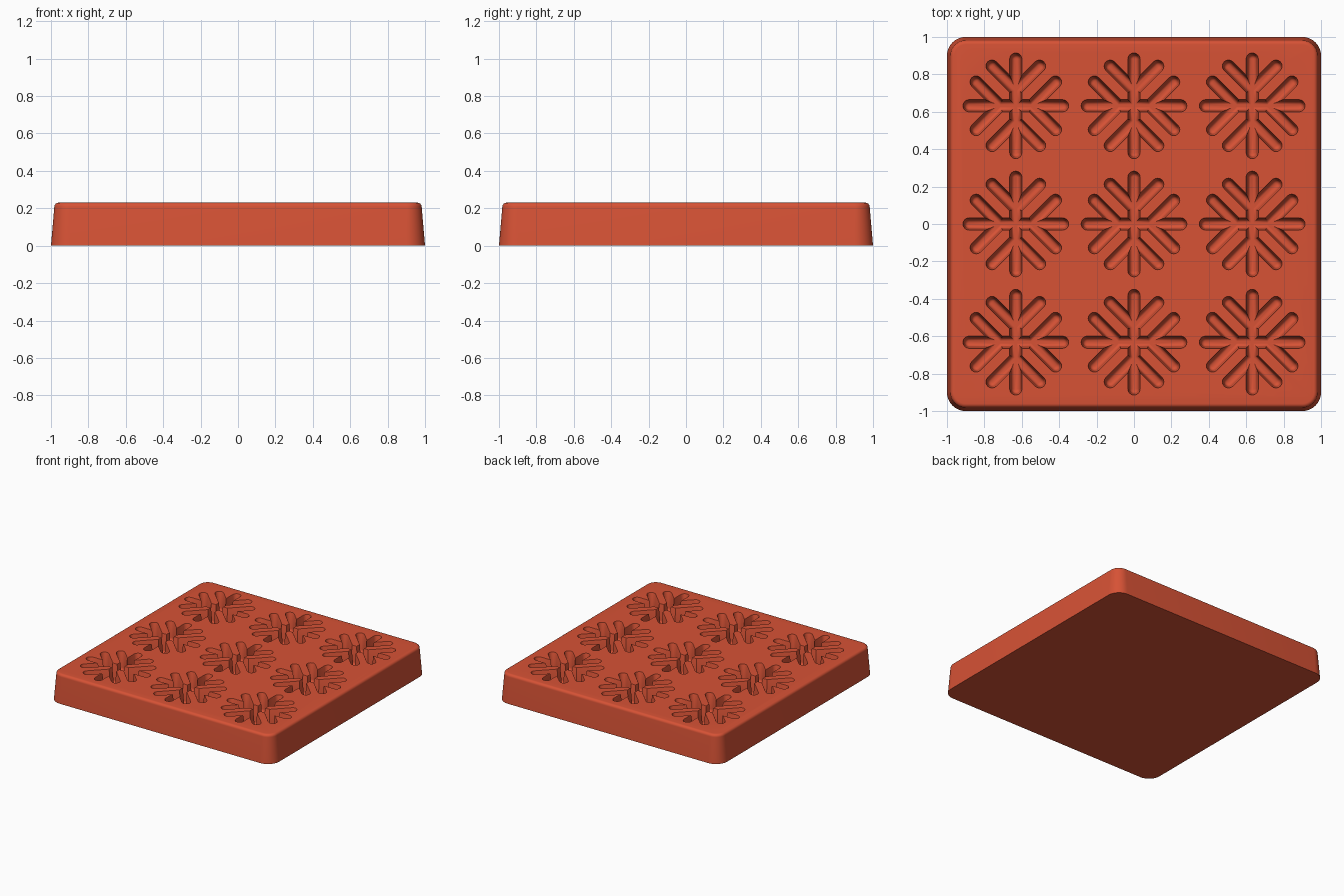
import bpy, bmesh, math
from mathutils import Vector

cube = bpy.data.objects.get("Cube")
if cube:
    bpy.data.objects.remove(cube)

red = bpy.data.materials.new("brick red")
red.use_nodes = True
colour = (0.68, 0.085, 0.036, 1)
red.diffuse_color = colour
red.node_tree.nodes["Principled BSDF"].inputs["Base Color"].default_value = colour


def outline(corners, radius, steps):
    """Round outline: an arc around each (point, start angle, sweep)."""
    pts = []
    for centre, start, sweep in corners:
        for i in range(steps + 1):
            a = start + sweep * i / steps
            pts.append(Vector((centre[0] + radius * math.cos(a),
                               centre[1] + radius * math.sin(a), 0)))
    return pts


def loft(bm, rings):
    """Join (outline, height) rings from bottom to top into a closed solid."""
    loops = [[bm.verts.new((p.x, p.y, z)) for p in pts] for pts, z in rings]
    for low, high in zip(loops, loops[1:]):
        for i in range(len(low)):
            j = (i + 1) % len(low)
            bm.faces.new((low[i], low[j], high[j], high[i]))
    bm.faces.new(list(reversed(loops[0])))
    bm.faces.new(loops[-1])


def finish(bm, name):
    mesh = bpy.data.meshes.new(name)
    bm.to_mesh(mesh)
    bm.free()
    mesh.materials.append(red)
    obj = bpy.data.objects.new(name, mesh)
    bpy.context.collection.objects.link(obj)
    return obj


HEIGHT, DEPTH, PITCH = 0.23, 0.15, 0.632

# Tray body: drafted sides, round corners and a rounded top rim
inset = 0.9
corners = [((inset * math.copysign(1, math.cos(a)), inset * math.copysign(1, math.sin(a))),
            a - math.pi / 4, math.pi / 2)
           for a in (math.pi / 4 + k * math.pi / 2 for k in range(4))]
rim = 0.022
rings = [(outline(corners, 0.1, 10), 0)]
for i in range(7):
    t = i * math.pi / 12
    rings.append((outline(corners, 0.082 - rim + rim * math.cos(t), 10),
                  HEIGHT - rim + rim * math.sin(t)))
bm = bmesh.new()
loft(bm, rings)
tray = finish(bm, "mould_tray")


# Snowflake cutters: tapered slots with rounded bottoms
def slot(bm, a, b):
    along = math.atan2(b[1] - a[1], b[0] - a[0])
    ends = [(b, along - math.pi / 2, math.pi), (a, along + math.pi / 2, math.pi)]
    floor = HEIGHT - DEPTH
    r, low = 0.022, 0.024
    rings = []
    for i in range(5):
        t = math.radians(15 + i * 75 / 4)
        rings.append((outline(ends, low - r + r * math.sin(t), 8),
                      floor + r - r * math.cos(t)))
    rings.append((outline(ends, 0.031, 8), HEIGHT - 0.004))
    rings.append((outline(ends, 0.035, 8), HEIGHT + 0.004))
    rings.append((outline(ends, 0.035, 8), HEIGHT + 0.05))
    loft(bm, rings)


bm = bmesh.new()
for col in (-1, 0, 1):
    for row in (-1, 0, 1):
        x, y = col * PITCH, row * PITCH
        slot(bm, (x - 0.25, y), (x + 0.25, y))
        slot(bm, (x, y - 0.25), (x, y + 0.25))
        for sx in (-1, 1):
            for sy in (-1, 1):
                slot(bm, (x, y + sy * 0.085), (x + sx * 0.127, y + sy * 0.212))
                slot(bm, (x + sx * 0.085, y), (x + sx * 0.212, y + sy * 0.127))
cutter = finish(bm, "snowflake_cutter")
cutter.hide_render = True

# Cut the cavities and keep only the tray
cut = tray.modifiers.new("snowflakes", "BOOLEAN")
cut.operation = "DIFFERENCE"
cut.solver = "EXACT"
cut.use_self = True
cut.object = cutter
bpy.context.view_layer.objects.active = tray
tray.select_set(True)
bpy.ops.object.modifier_apply(modifier=cut.name)
bpy.data.objects.remove(cutter)
bpy.ops.object.shade_smooth_by_angle(angle=math.radians(35))
